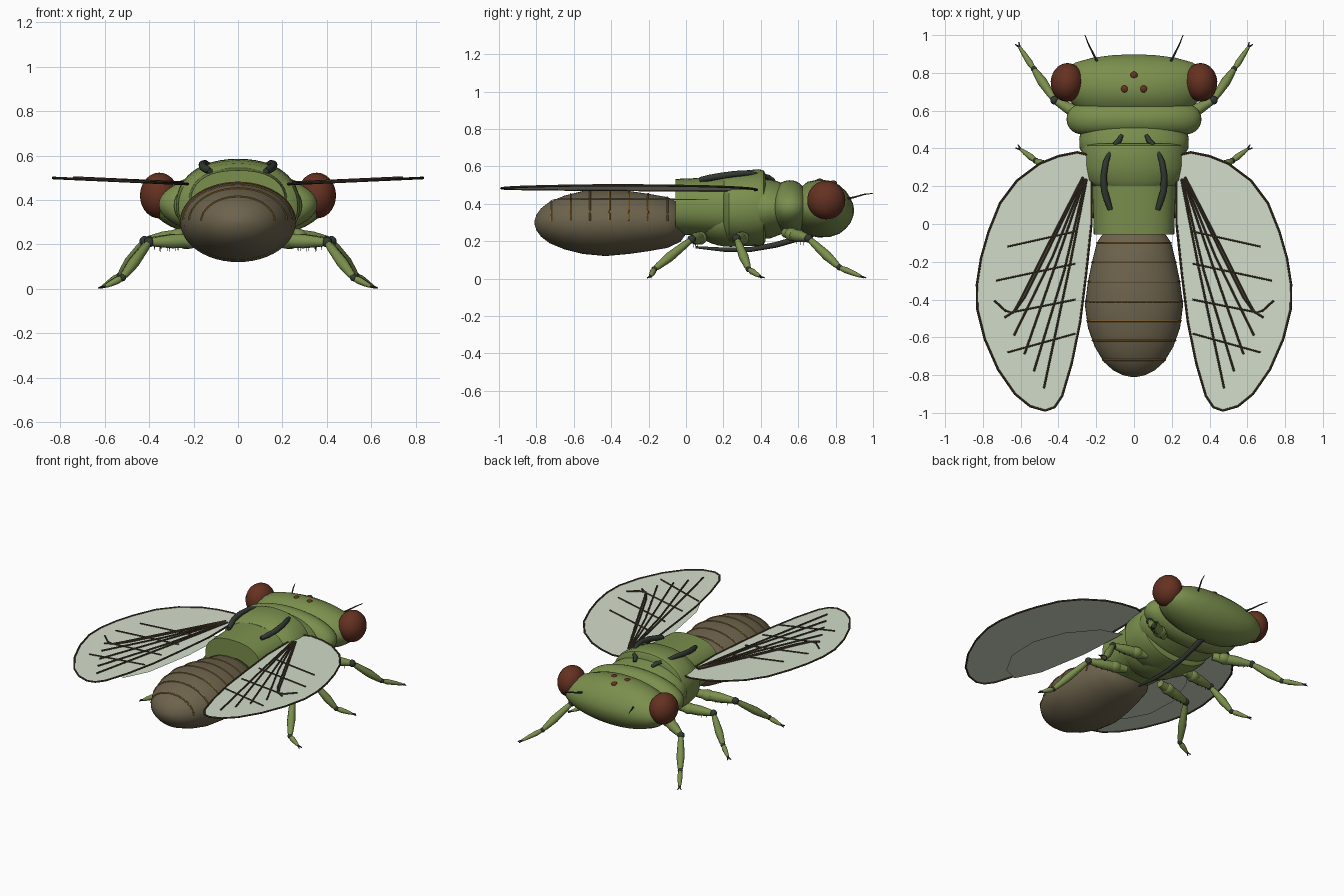
import bpy, bmesh, math
from mathutils import Vector

def mat(name, c):
    m = bpy.data.materials.new(name)
    m.diffuse_color = (*c, 1)
    return m

GREEN = mat("leaf_green", (0.197, 0.275, 0.074))
BROWN = mat("abdomen_brown", (0.152, 0.125, 0.073))
RED = mat("eye_red", (0.13, 0.031, 0.015))
DARK = mat("charcoal", (0.033, 0.041, 0.032))
VEIN = mat("vein_brown", (0.07, 0.05, 0.028))
BRONZE = mat("bronze", (0.30, 0.16, 0.038))
FILM = mat("wing_film", (0.65, 0.72, 0.59))

def finish(name, bm, m, angle=40):
    bmesh.ops.recalc_face_normals(bm, faces=bm.faces)
    me = bpy.data.meshes.new(name)
    bm.to_mesh(me)
    bm.free()
    ob = bpy.data.objects.new(name, me)
    bpy.context.collection.objects.link(ob)
    me.materials.append(m)
    bpy.ops.object.select_all(action='DESELECT')
    bpy.context.view_layer.objects.active = ob
    ob.select_set(True)
    bpy.ops.object.shade_smooth_by_angle(angle=math.radians(angle))
    return ob

def skin(bm, rings):
    """Join rings of equal size and close both ends."""
    rows = [[bm.verts.new(p) for p in r] for r in rings]
    n = len(rows[0])
    for a, b in zip(rows, rows[1:]):
        for i in range(n):
            bm.faces.new((a[i], a[(i + 1) % n], b[(i + 1) % n], b[i]))
    bm.faces.new(rows[0])
    bm.faces.new(rows[-1])

def loft(name, sections, m, n=48, power=2.0):
    """Body part along y from (y, half width, centre z, half height)."""
    def ring(y, w, zc, h):
        pts = []
        for i in range(n):
            a = math.tau * i / n
            c, s = math.cos(a), math.sin(a)
            pts.append((w * math.copysign(abs(c) ** (2 / power), c), y,
                        zc + h * math.copysign(abs(s) ** (2 / power), s)))
        return pts
    bm = bmesh.new()
    skin(bm, [ring(*s) for s in sections])
    return finish(name, bm, m)

def ball(name, loc, size, m, rot_z=0.0):
    bm = bmesh.new()
    bmesh.ops.create_uvsphere(bm, u_segments=28, v_segments=18, radius=1)
    ob = finish(name, bm, m)
    ob.scale, ob.location, ob.rotation_euler = size, loc, (0, 0, rot_z)
    return ob

def tube(name, pts, radii, m, n=10):
    """Round rod through points; radii is one number or one per point."""
    pts = [Vector(p) for p in pts]
    if not isinstance(radii, (list, tuple)):
        radii = [radii] * len(pts)
    rings = []
    for i, p in enumerate(pts):
        d = (pts[min(i + 1, len(pts) - 1)] - pts[max(i - 1, 0)]).normalized()
        up = Vector((0, 0, 1)) if abs(d.z) < 0.9 else Vector((0, 1, 0))
        u = d.cross(up).normalized()
        v = d.cross(u)
        rings.append([p + radii[i] * (math.cos(math.tau * k / n) * u + math.sin(math.tau * k / n) * v)
                      for k in range(n)])
    bm = bmesh.new()
    skin(bm, rings)
    return finish(name, bm, m)

# Abdomen with raised half bands
PROFILE = [(-0.81, 0.012), (-0.80, 0.06), (-0.775, 0.11), (-0.73, 0.16), (-0.65, 0.208), (-0.55, 0.244),
           (-0.43, 0.26), (-0.3, 0.243), (-0.2, 0.222), (-0.1, 0.197), (-0.03, 0.15), (0.02, 0.05)]
FLAT = 0.69
loft("abdomen", [(y, r, 0.3, r * FLAT) for y, r in PROFILE], BROWN)

def abdomen_radius(y):
    for (y0, r0), (y1, r1) in zip(PROFILE, PROFILE[1:]):
        if y0 <= y <= y1:
            return r0 + (r1 - r0) * (y - y0) / (y1 - y0)

for k in range(7):
    y = -0.72 + 0.1035 * k
    r = abdomen_radius(y)
    arc = [math.radians(4 + 172 * i / 28) for i in range(29)]
    tube("abdomen_band", [(r * math.cos(a), y, 0.3 + r * FLAT * math.sin(a)) for a in arc], 0.005, BRONZE, 8)

# Thorax, neck and collar
loft("rear_thorax", [(-0.055, 0.213, 0.385, 0.148), (0.1, 0.218, 0.383, 0.156),
                     (0.26, 0.225, 0.38, 0.165)], GREEN, power=2.4)
loft("main_thorax", [(0.2, 0.225, 0.375, 0.17), (0.23, 0.268, 0.372, 0.192), (0.3, 0.278, 0.375, 0.202),
                     (0.39, 0.278, 0.38, 0.205), (0.415, 0.27, 0.38, 0.198), (0.425, 0.24, 0.38, 0.18)],
     GREEN, power=2.2)
ball("chest", (0, 0.24, 0.31), (0.21, 0.21, 0.14), GREEN)
loft("neck", [(0.37, 0.27, 0.375, 0.15), (0.40, 0.288, 0.375, 0.162), (0.45, 0.29, 0.375, 0.16),
              (0.53, 0.275, 0.375, 0.13)], GREEN)
collar = []
for i in range(17):
    a = math.pi * (i / 16 - 0.5)
    collar.append((0.555 + 0.079 * math.sin(a), 0.28 + 0.077 * math.cos(a), 0.38, 0.08 + 0.066 * math.cos(a)))
loft("collar", collar, GREEN)

# Head, eyes and three small eyes
loft("head", [(0.575, 0.25, 0.375, 0.08), (0.61, 0.295, 0.375, 0.11), (0.65, 0.34, 0.375, 0.143),
              (0.71, 0.375, 0.375, 0.155), (0.77, 0.385, 0.373, 0.15), (0.82, 0.36, 0.37, 0.13),
              (0.855, 0.31, 0.367, 0.10), (0.88, 0.22, 0.365, 0.066), (0.893, 0.12, 0.365, 0.035),
              (0.898, 0.03, 0.365, 0.01)], GREEN)
for x, y, z in ((0, 0.787, 0.511), (-0.05, 0.715, 0.521), (0.05, 0.715, 0.521)):
    ball("small_eye", (x, y, z), (0.02, 0.02, 0.014), RED)

# Mouth tube under the body
tube("mouth_tube", [(0, 0.7, 0.25), (0, 0.6, 0.215), (0, 0.48, 0.18), (0, 0.34, 0.155), (0, 0.2, 0.155),
                    (0, 0.05, 0.168)], [0.02, 0.017, 0.016, 0.014, 0.012, 0.006], DARK)

# Hip, knee, ankle and foot positions for each leg pair
LEGS = {"front": ((0.20, 0.53, 0.245), (0.42, 0.655, 0.215), (0.53, 0.82, 0.06), (0.605, 0.935, 0.012)),
        "middle": ((0.16, 0.31, 0.215), (0.40, 0.27, 0.215), (0.52, 0.335, 0.05), (0.60, 0.395, 0.012)),
        "rear": ((0.14, 0.09, 0.22), (0.40, 0.03, 0.21), (0.52, -0.17, 0.05), (0.595, -0.19, 0.012))}
WING = [(0.24, 0.365), (0.30, 0.38), (0.40, 0.36), (0.50, 0.32), (0.62, 0.23), (0.71, 0.11), (0.77, -0.04),
        (0.81, -0.18), (0.832, -0.32), (0.83, -0.45), (0.79, -0.61), (0.72, -0.77), (0.63, -0.90),
        (0.55, -0.965), (0.47, -0.988), (0.42, -0.97), (0.38, -0.91), (0.33, -0.74), (0.285, -0.52),
        (0.255, -0.28), (0.225, 0.0), (0.225, 0.22)]
HIND = [(0.22, 0.15), (0.36, 0.10), (0.50, -0.08), (0.58, -0.30), (0.57, -0.52), (0.48, -0.68), (0.38, -0.72),
        (0.30, -0.55), (0.24, -0.2)]
VEINS = [[(0.25, 0.24), (0.34, -0.22), (0.477, -0.87)], [(0.255, 0.24), (0.37, -0.25), (0.53, -0.78)],
         [(0.26, 0.24), (0.41, -0.2), (0.58, -0.69)], [(0.265, 0.24), (0.43, -0.17), (0.635, -0.59)],
         [(0.27, 0.24), (0.45, -0.13), (0.58, -0.39), (0.63, -0.46), (0.685, -0.495)],
         [(0.27, 0.25), (0.46, -0.12), (0.60, -0.40), (0.64, -0.47), (0.68, -0.46), (0.74, -0.405)],
         [(0.31, -0.04), (0.67, -0.12)], [(0.31, -0.21), (0.73, -0.30)],
         [(0.31, -0.40), (0.66, -0.47)], [(0.31, -0.58), (0.67, -0.68)]]

def wing_z(x):
    return 0.473 + 0.045 * (x - 0.25)

for s, side in ((-1, "left"), (1, "right")):
    def flip(pts):
        return [(s * x, y, z) for x, y, z in pts]

    def film(name, outline, height):
        bm = bmesh.new()
        bm.faces.new([bm.verts.new((s * x, y, height(x))) for x, y in (outline if s < 0 else outline[::-1])])
        bm.normal_update()
        if bm.faces[:][0].normal.z < 0:
            bmesh.ops.reverse_faces(bm, faces=bm.faces[:])
        me = bpy.data.meshes.new(name)
        bm.to_mesh(me)
        bm.free()
        me.materials.append(FILM)
        bpy.context.collection.objects.link(bpy.data.objects.new(name, me))

    # Compound eye and antenna
    ball(side + "_eye", (s * 0.354, 0.75, 0.42), (0.087, 0.102, 0.103), RED, s * 0.06)
    tube(side + "_antenna", flip([(0.19, 0.85, 0.425), (0.215, 0.90, 0.435), (0.24, 0.95, 0.45), (0.26, 1.0, 0.456)]),
         [0.007, 0.005, 0.004, 0.002], DARK, 6)

    # Dark ridges on the back
    tube(side + "_back_ridge", flip([(0.125, 0.385, 0.556), (0.148, 0.33, 0.565), (0.16, 0.26, 0.56),
                                     (0.158, 0.18, 0.548), (0.142, 0.125, 0.538), (0.125, 0.075, 0.53)]),
         [0.01, 0.015, 0.017, 0.018, 0.018, 0.013], DARK)
    tube(side + "_neck_ridge", flip([(0.065, 0.47, 0.525), (0.08, 0.44, 0.54), (0.105, 0.42, 0.55)]),
         [0.01, 0.015, 0.011], DARK)

    # Wings: film, rim and veins
    film(side + "_fore_wing", WING, wing_z)
    film(side + "_hind_wing", HIND, lambda x: 0.42 + 0.03 * (x - 0.25))
    rim = flip([(x, y, wing_z(x)) for x, y in WING])
    tube(side + "_wing_rim", rim + rim[:1], 0.006, VEIN, 8)
    for i, v in enumerate(VEINS):
        r = 0.0045 if i > 5 else 0.0055
        tube(side + "_wing_vein", flip([(x, y, wing_z(x) + 0.006) for x, y in v]), r, VEIN, 8)

    # Legs
    for pair, joints in LEGS.items():
        hip, knee, ankle, foot = [Vector(p) for p in flip(joints)]
        label = side + "_" + pair
        ball(label + "_hip", hip.lerp(knee, 0.3), (0.045, 0.04, 0.036), GREEN)
        tube(label + "_thigh", [hip.lerp(knee, t) for t in (0, 0.3, 0.6, 0.9, 1)],
             [0.025, 0.033, 0.033, 0.022, 0.016], GREEN)
        for t in (0.5, 0.65, 0.8):
            p = hip.lerp(knee, t)
            tube(label + "_spine", [p + Vector((0, 0, -0.02)), p + Vector((0, 0, -0.045))], [0.003, 0.001], DARK, 5)
        ball(label + "_knee", knee, (0.023, 0.023, 0.023), DARK)
        tube(label + "_shin", [knee.lerp(ankle, t) for t in (0, 0.2, 0.6, 0.9, 1)],
             [0.014, 0.02, 0.026, 0.018, 0.012], GREEN)
        ball(label + "_ankle", ankle, (0.016, 0.016, 0.016), DARK)
        tube(label + "_foot", [ankle.lerp(foot, t) for t in (0, 0.3, 0.7, 1)], [0.011, 0.017, 0.013, 0.008], GREEN)
        out = (foot - ankle).normalized()
        across = Vector((-out.y, out.x, 0)) * 0.012
        for k in (-1, 1):
            tip = foot + out * 0.028 + across * k
            tip.z = 0.004
            tube(label + "_claw", [foot, tip], [0.006, 0.003], DARK, 6)
